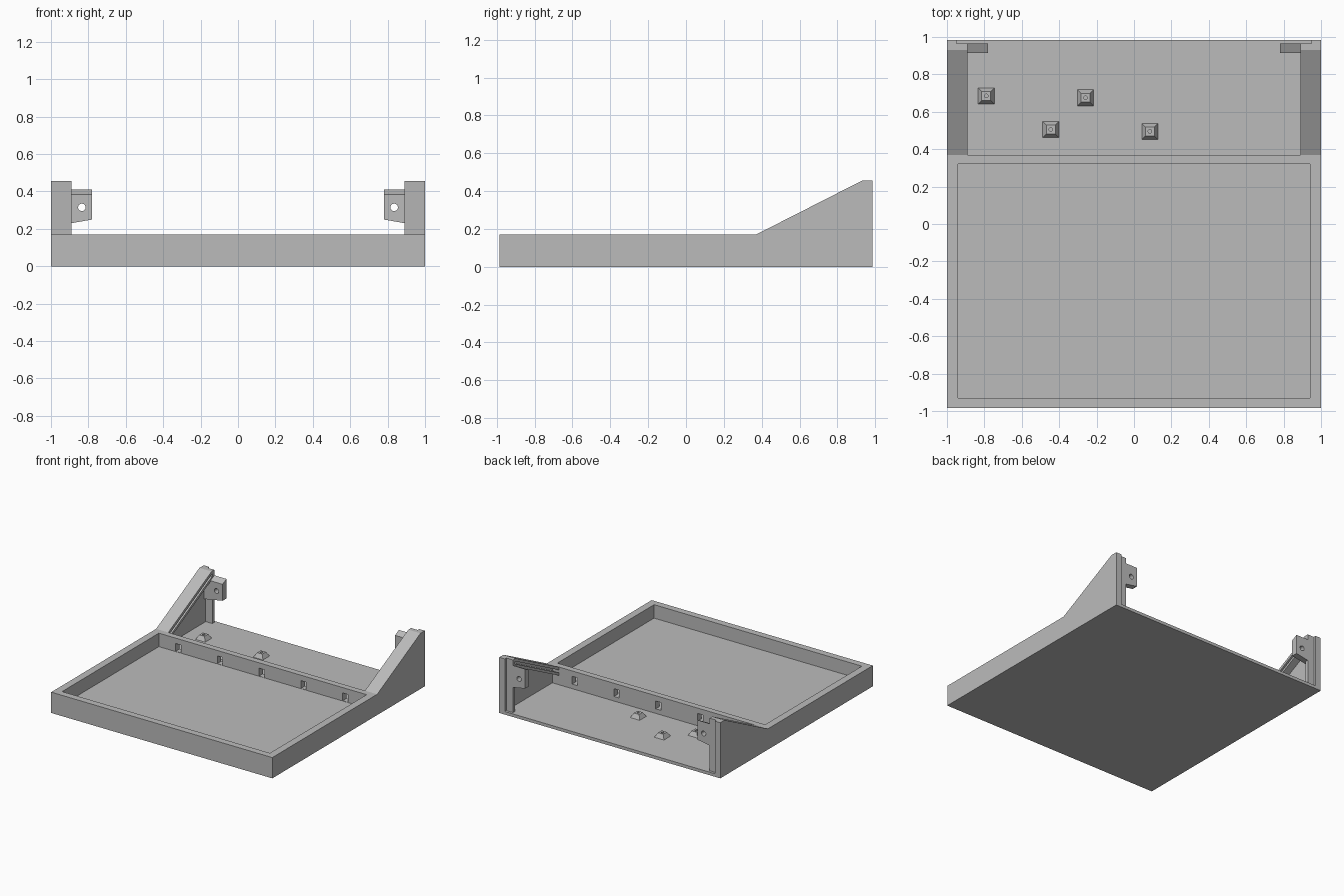
import bpy, bmesh
from mathutils import Matrix, Vector

cube = bpy.data.objects.get("Cube")
if cube:
    bpy.data.objects.remove(cube, do_unlink=True)

grey = bpy.data.materials.new("plain_grey")
grey.use_nodes = True
grey.diffuse_color = (0.5, 0.5, 0.5, 1)
grey.node_tree.nodes["Principled BSDF"].inputs["Base Color"].default_value = (0.5, 0.5, 0.5, 1)


def finish(name, bm):
    bmesh.ops.recalc_face_normals(bm, faces=bm.faces)
    mesh = bpy.data.meshes.new(name)
    bm.to_mesh(mesh)
    bm.free()
    mesh.materials.append(grey)
    obj = bpy.data.objects.new(name, mesh)
    bpy.context.collection.objects.link(obj)
    return obj


def box(name, x, y, z):
    bm = bmesh.new()
    size = (x[1] - x[0], y[1] - y[0], z[1] - z[0])
    centre = Vector((sum(x) / 2, sum(y) / 2, sum(z) / 2))
    bmesh.ops.create_cube(bm, size=1, matrix=Matrix.Translation(centre) @ Matrix.Diagonal((*size, 1)))
    return finish(name, bm)


def prism(name, x0, x1, profile):
    """Extrude a (y, z) profile from x0 to x1."""
    bm = bmesh.new()
    face = bm.faces.new([bm.verts.new((x0, y, z)) for y, z in profile])
    out = bmesh.ops.extrude_face_region(bm, geom=[face])
    moved = [v for v in out["geom"] if isinstance(v, bmesh.types.BMVert)]
    bmesh.ops.translate(bm, verts=moved, vec=(x1 - x0, 0, 0))
    return finish(name, bm)


def cone(name, centre, r1, r2, depth, sides, turn=None):
    bm = bmesh.new()
    mat = Matrix.Translation(centre) @ (turn or Matrix())
    bmesh.ops.create_cone(bm, cap_ends=True, segments=sides, radius1=r1, radius2=r2, depth=depth, matrix=mat)
    return finish(name, bm)


def cut(obj, cutter):
    mod = obj.modifiers.new("cut", "BOOLEAN")
    mod.operation = "DIFFERENCE"
    mod.solver = "EXACT"
    mod.object = cutter
    cutter.hide_render = True
    bpy.context.view_layer.update()
    bpy.context.view_layer.objects.active = obj
    bpy.ops.object.modifier_apply(modifier=mod.name)
    bpy.data.objects.remove(cutter, do_unlink=True)


# Front tray with its pocket and the cable slots in the dividing wall
tray = box("front_tray", (-1, 1), (-0.985, 0.37), (0, 0.17))
cut(tray, box("pocket", (-0.94, 0.94), (-0.93, 0.32), (0.06, 0.3)))
for i in range(5):
    x = -0.765 + 0.378 * i
    cut(tray, box("slot", (x - 0.024, x + 0.024), (0.3, 0.4), (0.062, 0.126)))

# Rear floor and its four tapered standoffs
box("rear_floor", (-0.95, 0.95), (0.37, 0.985), (0, 0.025))
quarter = Matrix.Rotation(0.7853982, 4, "Z")
for x, y in ((-0.79, 0.685), (-0.26, 0.675), (-0.445, 0.505), (0.085, 0.495)):
    pad = cone("standoff", (x, y, 0.042), 0.062, 0.034, 0.036, 4, quarter)
    cut(pad, cone("screw_hole", (x, y, 0.06), 0.01, 0.01, 0.05, 12))


def ramp_strip(top, bottom, end):
    """Strip following the ramp, set down by top and bottom."""
    line = [(0.37, 0.17), (0.93, 0.455), (end, 0.455)]
    return [(y, z - top) for y, z in line] + [(y, z - bottom) for y, z in reversed(line)]


# Side supports: wall, grooved rails, rear post and screw tab
upright = Matrix.Rotation(1.5707963, 4, "X")
for side, s in (("left", 1), ("right", -1)):
    prism(side + "_side_wall", s * 0.95, s,
          [(0.37, 0), (0.985, 0), (0.985, 0.455), (0.93, 0.455), (0.37, 0.17)])
    prism(side + "_top_rail", s * 0.89, s * 0.95, ramp_strip(0, 0.025, 0.965))
    prism(side + "_lower_rail", s * 0.89, s * 0.95, ramp_strip(0.047, 0.07, 0.94))
    prism(side + "_rear_post", s * 0.89, s * 0.95,
          [(0.94, 0.025), (0.965, 0.025), (0.965, 0.43), (0.94, 0.43)])
    tab = prism(side + "_screw_tab", s * 0.78, s * 0.95,
                [(0.915, 0.22), (0.965, 0.22), (0.965, 0.41), (0.915, 0.385)])
    for v in tab.data.vertices:
        if v.co.z < 0.3 and abs(v.co.x) < 0.8:
            v.co.z = 0.25
    cut(tab, cone("tab_hole", (s * 0.835, 0.94, 0.315), 0.02, 0.02, 0.2, 20, upright))
